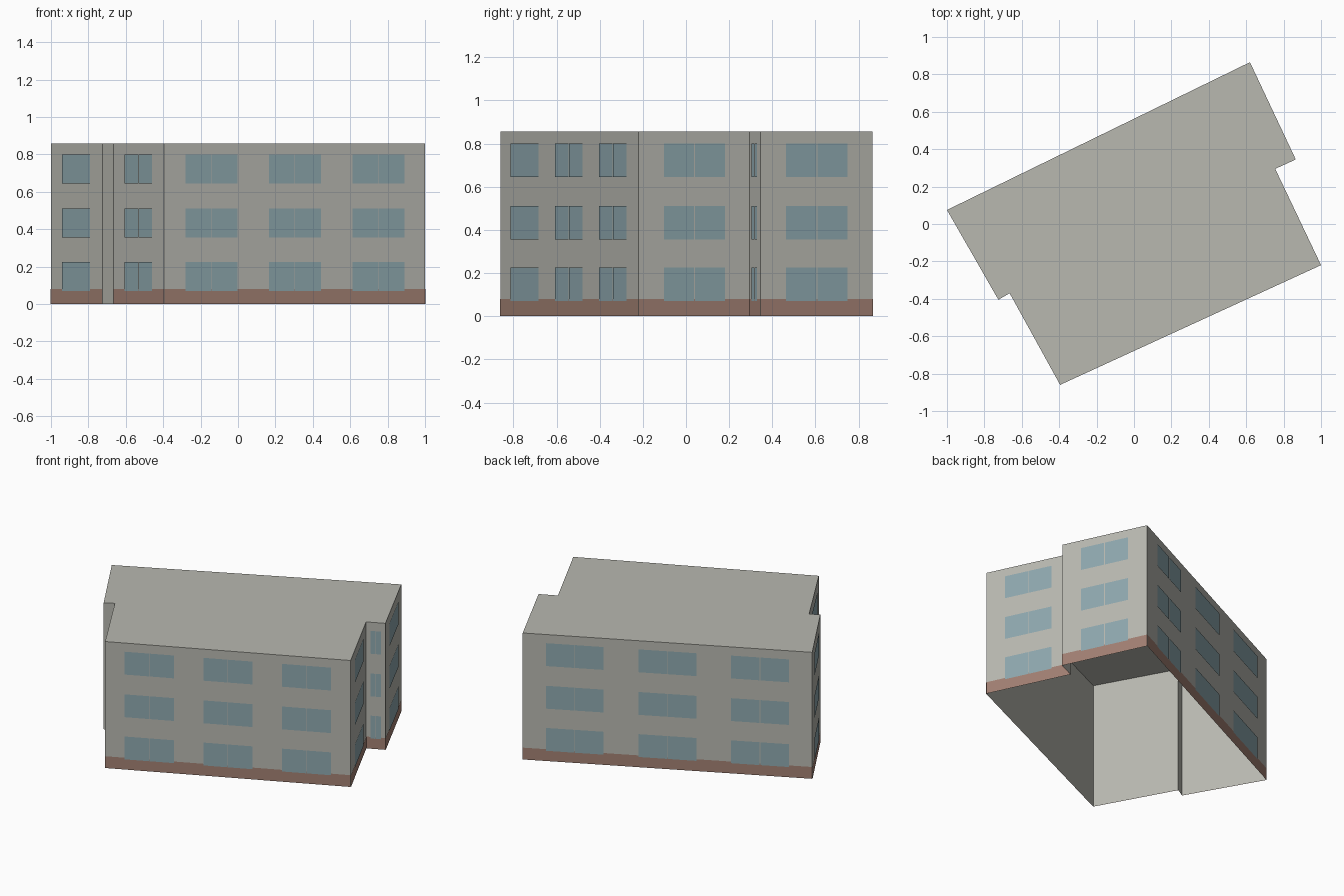
import bpy
import bmesh
from mathutils import Vector

cube = bpy.data.objects.get("Cube")
if cube:
    bpy.data.objects.remove(cube, do_unlink=True)

HEIGHT = 0.857
BAND_TOP = 0.08
SILLS = (0.07, 0.356, 0.645)
WINDOW_HEIGHT = 0.155
MULLION = 0.004
UP = Vector((0, 0, 1))

# Footprint corners, counter-clockwise from the front corner
FOOTPRINT = [Vector((x, y, 0)) for x, y in (
    (-0.395, -0.86), (1, -0.22), (0.755, 0.295), (0.865, 0.345),
    (0.62, 0.865), (-1, 0.075), (-0.725, -0.405), (-0.665, -0.37))]

# Window bays per wall, as (centre, width) fractions of the wall length
LONG = [(0.18, 0.2), (0.5, 0.2), (0.82, 0.2)]
SHORT = [(0.5, 0.55)]
BAYS = [LONG, SHORT, SHORT, SHORT, LONG, SHORT, [], SHORT]
BARE_WALL = 6


def material(name, colour):
    mat = bpy.data.materials.new(name)
    mat.use_nodes = True
    mat.diffuse_color = (*colour, 1)
    bsdf = mat.node_tree.nodes["Principled BSDF"]
    bsdf.inputs["Base Color"].default_value = (*colour, 1)
    bsdf.inputs["Roughness"].default_value = 0.8
    return mat


def make_object(name, bm, mat):
    mesh = bpy.data.meshes.new(name)
    bm.to_mesh(mesh)
    bm.free()
    mesh.materials.append(mat)
    obj = bpy.data.objects.new(name, mesh)
    bpy.context.collection.objects.link(obj)
    return obj


def add_plate(bm, start, end, z0, z1, offset):
    """Upright sheet lying just outside the line from start to end."""
    out = (end - start).cross(UP).normalized() * offset
    corners = (start + UP * z0, end + UP * z0, end + UP * z1, start + UP * z1)
    bm.faces.new([bm.verts.new(c + out) for c in corners])


grey = material("grey render", (0.48, 0.48, 0.435))
brick = material("brown brick", (0.36, 0.216, 0.17))
glass = material("blue glass", (0.27, 0.39, 0.425))

# Walls and flat roof, open underneath
shell = bmesh.new()
base = [shell.verts.new(p) for p in FOOTPRINT]
top = [shell.verts.new(p + UP * HEIGHT) for p in FOOTPRINT]
for i in range(len(base)):
    j = (i + 1) % len(base)
    shell.faces.new((base[i], base[j], top[j], top[i]))
shell.faces.new(top)
make_object("walls_and_roof", shell, grey)

# Brick plinth and paired window panes on each wall
plinth = bmesh.new()
panes = bmesh.new()
for i, bays in enumerate(BAYS):
    a, b = FOOTPRINT[i], FOOTPRINT[(i + 1) % len(FOOTPRINT)]
    if i != BARE_WALL:
        add_plate(plinth, a, b, 0, BAND_TOP, 0.002)
    along = (b - a).normalized()
    for centre, width in bays:
        middle = a.lerp(b, centre)
        half = along * (b - a).length * width / 2
        gap = along * MULLION / 2
        for sill in SILLS:
            head = sill + WINDOW_HEIGHT
            add_plate(panes, middle - half, middle - gap, sill, head, 0.004)
            add_plate(panes, middle + gap, middle + half, sill, head, 0.004)
make_object("brick_plinth", plinth, brick)
make_object("window_panes", panes, glass)
